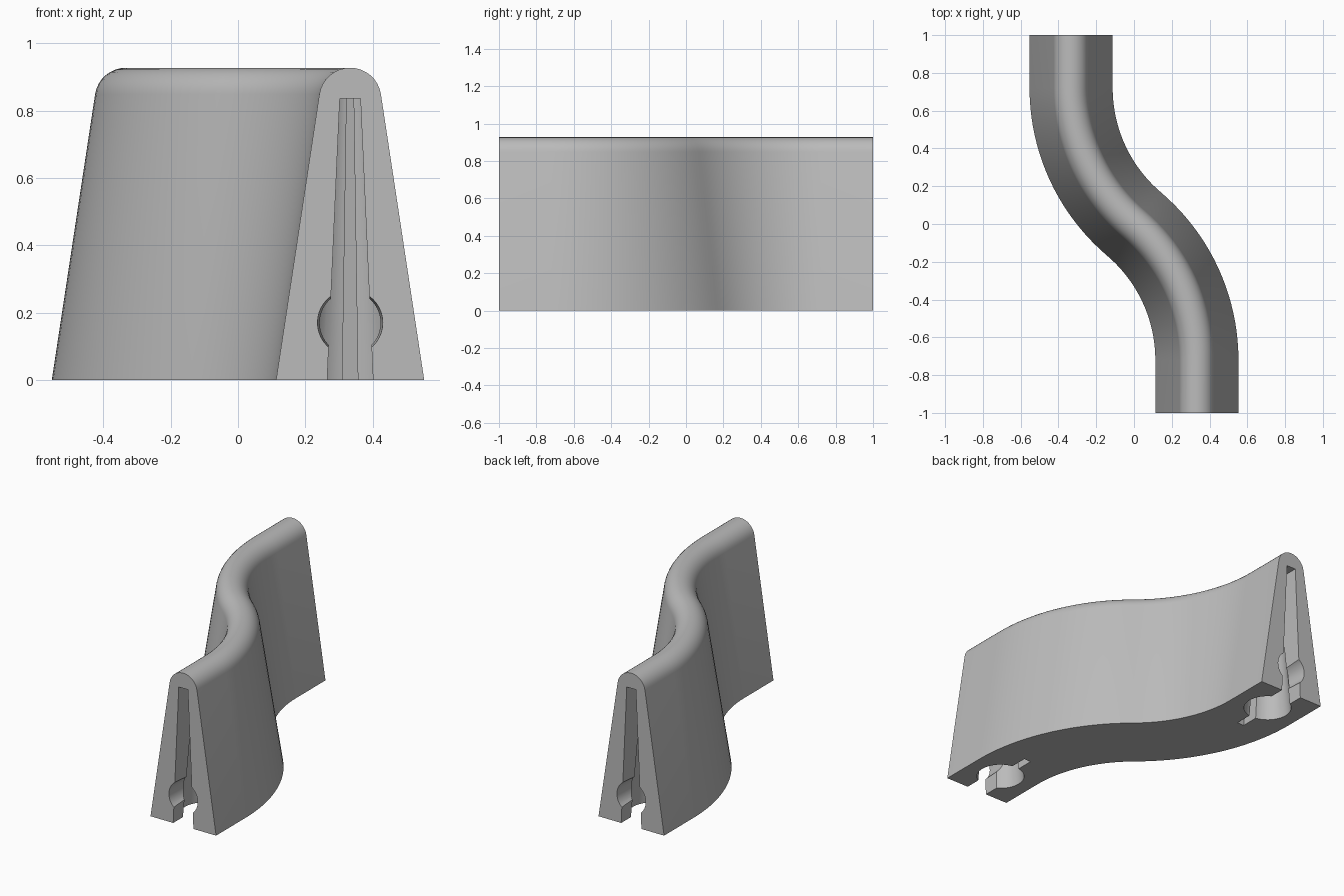
import bpy, bmesh, math
from mathutils import Vector

if "Cube" in bpy.data.objects:
    bpy.data.objects.remove(bpy.data.objects["Cube"])

SIDE, BEND = 0.333, 0.72      # sideways offset of each end, where the bends start
TURN = 2 * math.atan(SIDE / BEND)
RADIUS = BEND / math.sin(TURN)
HALF_BASE, TOP, CAP = 0.22, 0.927, 0.0925


def loft(name, rings):
    """Skin a list of matching closed rings and cap both ends."""
    bm = bmesh.new()
    loops = [[bm.verts.new(p) for p in ring] for ring in rings]
    n = len(loops[0])
    for a, b in zip(loops, loops[1:]):
        for i in range(n):
            bm.faces.new((a[i], a[(i + 1) % n], b[(i + 1) % n], b[i]))
    bm.faces.new(loops[0])
    bm.faces.new(loops[-1])
    bmesh.ops.recalc_face_normals(bm, faces=bm.faces)
    mesh = bpy.data.meshes.new(name)
    bm.to_mesh(mesh)
    bm.free()
    obj = bpy.data.objects.new(name, mesh)
    bpy.context.collection.objects.link(obj)
    return obj


# Wall profile: sloping sides under a round cap
slope = math.radians(8.7)
profile = [(HALF_BASE, 0)]
for i in range(17):
    a = slope + (math.pi - 2 * slope) * i / 16
    profile.append((CAP * math.cos(a), TOP - CAP + CAP * math.sin(a)))
profile.append((-HALF_BASE, 0))

# S-shaped path: straight, bend, opposite bend, straight
half = []
STEPS = 20
for i in range(1, STEPS + 1):
    a = TURN * (1 - i / STEPS)
    half.append((RADIUS - SIDE - RADIUS * math.cos(a), BEND - RADIUS * math.sin(a), a))
back = [(-SIDE, 1, 0), (-SIDE, BEND, 0)]
# Bend points run from the middle outwards
path = [(0, 0, TURN)] + half[:-1] + back[::-1]
path = [(-x, -y, a) for x, y, a in path[:0:-1]] + path
rings = [[(x + u * math.cos(a), y + u * math.sin(a), z) for u, z in profile]
         for x, y, a in path]
wall = loft("curved_wall", rings)


# Keyhole socket: wide slot, round pocket and narrow slit, tapering upwards
POCKET, SLOT, SLIT, DEPTH, SOCKET_TOP = 0.135, 0.068, 0.023, 0.21, 0.835
start, end = math.asin(SLOT / POCKET), math.pi - math.asin(SLIT / POCKET)
outline = [(SLOT, -0.6)]
for i in range(25):
    a = start + (end - start) * i / 24
    outline.append((POCKET * math.sin(a), -POCKET * math.cos(a)))
outline.append((SLIT, 0.24))
outline += [(-x, y) for x, y in reversed(outline)]


def cut(cutter):
    cutter.hide_render = True
    mod = wall.modifiers.new("cut", "BOOLEAN")
    mod.operation = "DIFFERENCE"
    mod.solver = "EXACT"
    mod.object = cutter
    bpy.context.view_layer.objects.active = wall
    bpy.ops.object.modifier_apply(modifier=mod.name)
    bpy.data.objects.remove(cutter)


for s in (1, -1):      # front end, then back end
    rings = []
    for z in (-0.05, SOCKET_TOP):
        f = 1 - 0.55 * z / SOCKET_TOP
        rings.append([(s * (SIDE + x * f), s * (DEPTH - 1 + y * f), z) for x, y in outline])
    cut(loft("socket_cutter", rings))
    # Round hole into the end face
    rings = []
    for y, r in ((-1.05, 0.0995), (-0.8, 0.087)):
        rings.append([(s * SIDE + r * math.cos(math.tau * i / 40), s * y,
                       0.17 + r * math.sin(math.tau * i / 40)) for i in range(40)])
    cut(loft("hole_cutter", rings))

# Single grey material
grey = bpy.data.materials.new("grey")
grey.use_nodes = True
grey.diffuse_color = (0.5, 0.5, 0.5, 1)
grey.node_tree.nodes["Principled BSDF"].inputs["Base Color"].default_value = (0.5, 0.5, 0.5, 1)
wall.data.materials.clear()
wall.data.materials.append(grey)

bpy.ops.object.select_all(action="DESELECT")
wall.select_set(True)
bpy.context.view_layer.objects.active = wall
bpy.ops.object.shade_smooth_by_angle(angle=math.radians(30))
